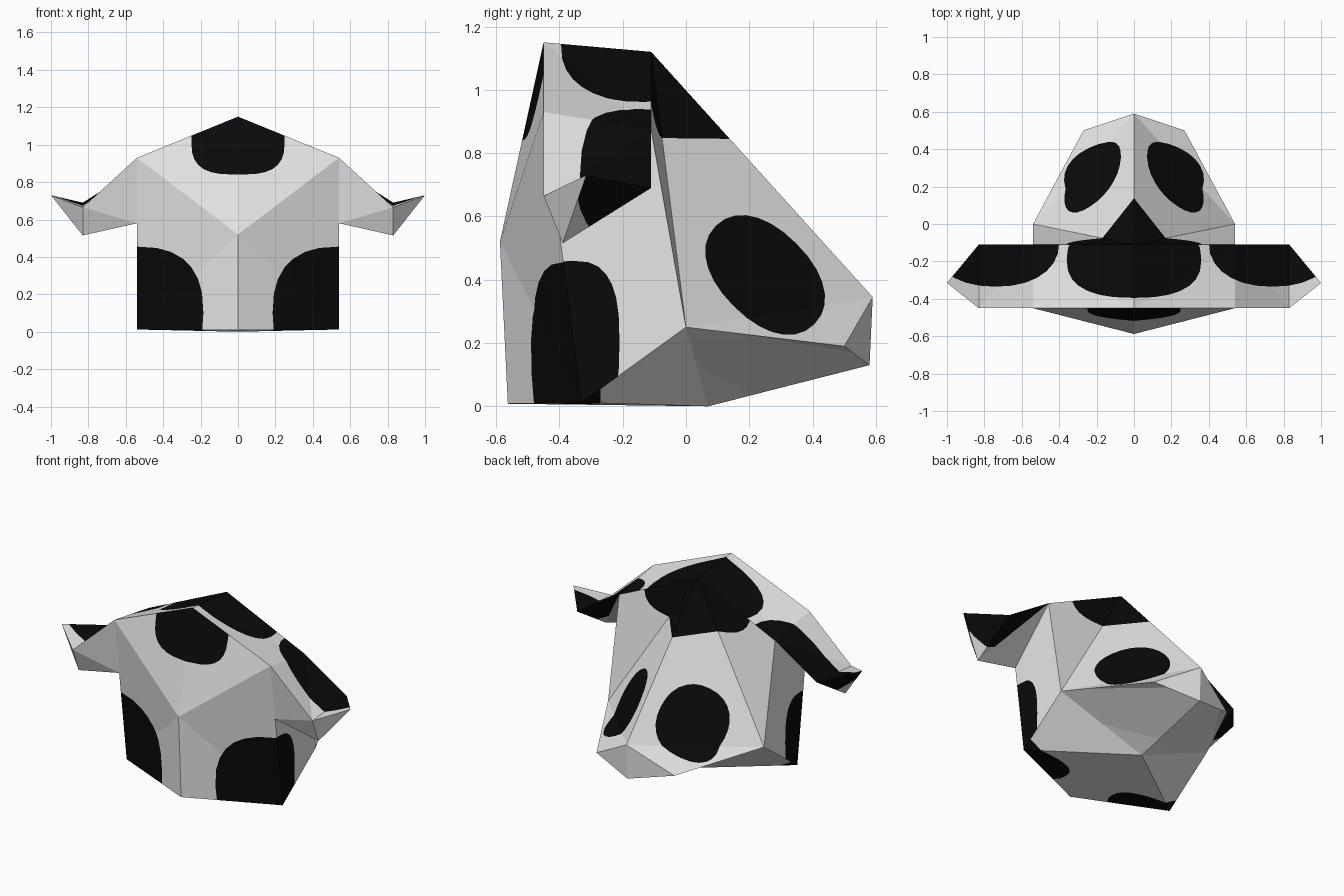
import bpy, bmesh, math
from mathutils import Vector

if "Cube" in bpy.data.objects:
    bpy.data.objects.remove(bpy.data.objects["Cube"])


def material(name, rgb):
    m = bpy.data.materials.new(name)
    m.diffuse_color = (*rgb, 1)
    m.use_nodes = True
    m.node_tree.nodes["Principled BSDF"].inputs["Base Color"].default_value = m.diffuse_color
    return m


# Right half of the spotted body with its short wedge-shaped arm
P = dict(
    top_f=(0, -.45, 1.15), top_b=(0, -.11, 1.12), belly=(0, -.588, .52),
    base_f=(0, -.563, .008), base=(0, .07, 0), tail=(0, .59, .345), tail_low=(0, .58, .13),
    tail_side=(.27, .5, .19), hip=(.54, 0, .25), foot=(.54, -.33, .012),
    sho_f=(.54, -.45, .93), sho_b=(.54, -.11, .875), pit=(.54, -.404, .58),
    cuff_f=(.83, -.45, .665), cuff_b=(.83, -.11, .69), cuff_low=(.83, -.39, .515),
    tip=(1, -.315, .73))
FACES = [
    "top_f sho_f sho_b", "top_f sho_b top_b",                              # top
    "top_f belly sho_f", "belly foot pit sho_f", "belly base_f foot",      # front
    "sho_b pit foot", "sho_b foot hip",                                    # side
    "top_b sho_b hip", "top_b hip tail", "tail hip tail_side",             # back
    "tail tail_side tail_low",
    "base_f base foot", "foot base hip", "hip base tail_low tail_side",    # underside
    "sho_f cuff_f sho_b", "sho_b cuff_f cuff_b",                           # arm
    "sho_f pit cuff_f", "pit cuff_low cuff_f",
    "sho_b cuff_low pit", "sho_b cuff_b cuff_low",
    "cuff_f cuff_low tip", "cuff_low cuff_b tip", "cuff_f tip cuff_b"]

bm = bmesh.new()
V = {k: bm.verts.new(p) for k, p in P.items()}
for f in FACES:
    bm.faces.new([V[k] for k in f.split()])
bmesh.ops.recalc_face_normals(bm, faces=bm.faces[:])

WHITE, BLACK, WORK = 0, 1, 2


def spot(axis, centre, radii, test, power=2.5, tilt=0, n=28):
    """Cut a rounded spot, projected along an axis, into the faces passing the test."""
    a, b = [i for i in range(3) if i != axis]
    ct, st = math.cos(math.radians(tilt)), math.sin(math.radians(tilt))
    ring = []
    for i in range(n):
        t = 2 * math.pi * i / n
        c, s = math.cos(t), math.sin(t)
        u = math.copysign(abs(c) ** (2 / power), c) * radii[0]
        v = math.copysign(abs(s) ** (2 / power), s) * radii[1]
        ring.append((centre[0] + u * ct - v * st, centre[1] + u * st + v * ct))
    bm.normal_update()
    for f in bm.faces:
        if f.material_index == WHITE and test(f.normal, f.calc_center_median()):
            f.material_index = WORK
    for p, q in zip(ring, ring[1:] + ring[:1]):
        co, no = Vector((0, 0, 0)), Vector((0, 0, 0))
        co[a], co[b] = p
        no[a], no[b] = q[1] - p[1], p[0] - q[0]
        no.normalize()
        inside = [f for f in bm.faces if f.material_index == WORK]
        if not inside:
            return
        geom = inside + list({e for f in inside for e in f.edges}) + \
            list({v for f in inside for v in f.verts})
        bmesh.ops.bisect_plane(bm, geom=geom, dist=1e-5, plane_co=co, plane_no=no)
        for f in bm.faces:
            if f.material_index == WORK and (f.calc_center_median() - co).dot(no) > 0:
                f.material_index = WHITE
    for f in bm.faces:
        if f.material_index == WORK:
            f.material_index = BLACK


# Spots: chest, lower front, top, upper back
spot(1, (0, 1.03), (.25, .19), lambda n, c: n.y < -.5, 3)
spot(1, (.54, .1), (.355, .355), lambda n, c: n.y < -.5)
spot(2, (0, -.19), (.36, .205), lambda n, c: n.z > .5 and c.y < -.1)
spot(1, (0, 1.05), (.37, .205), lambda n, c: n.y > .4, 4)
# Spots: side, flank, underside
spot(0, (-.36, .2), (.15, .26), lambda n, c: n.x > .9, 2.8)
spot(0, (.25, .415), (.22, .14), lambda n, c: n.y > .3 and n.z > 0 and c.x > .05, 2.2, -45)
spot(2, (.5, -.40), (.33, .13), lambda n, c: n.z < -.5 and c.x < .54)
# Spots: arm top and cuff
spot(2, (.74, -.1), (.34, .235), lambda n, c: n.z > .5 and c.y < -.1, 2.2)
spot(0, (-.15, .75), (.2, .25), lambda n, c: c.x > .7 and n.z < .5 and n.y > -.5)

# Mirror into the full body
me = bpy.data.meshes.new("spotted_body")
bm.to_mesh(me)
bm.free()
me.materials.append(material("off white", (.8, .8, .8)))
me.materials.append(material("black", (.003, .003, .003)))
body = bpy.data.objects.new("spotted_body", me)
bpy.context.collection.objects.link(body)
mirror = body.modifiers.new("mirror", 'MIRROR')
mirror.use_clip = True
mirror.merge_threshold = .0005
